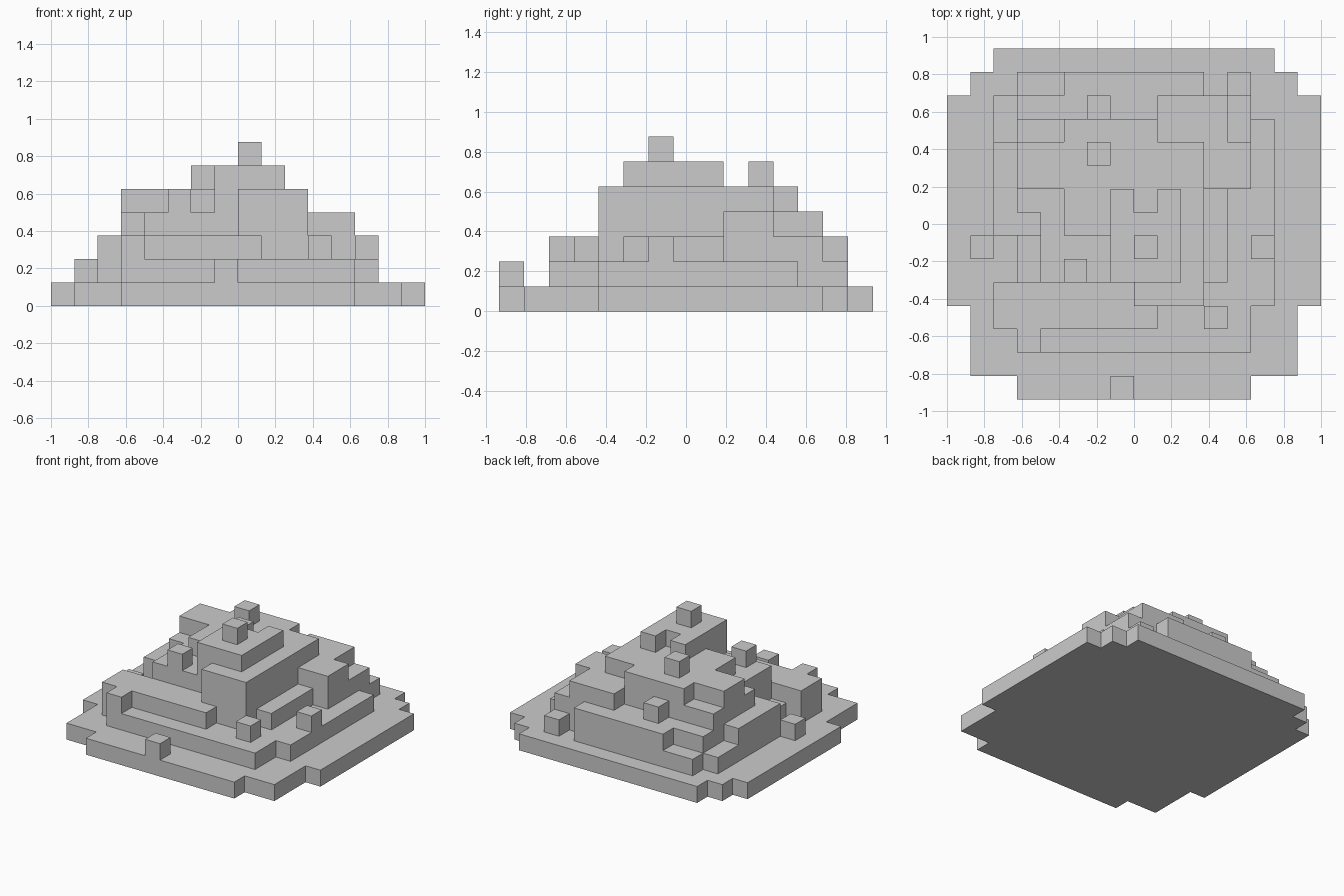
import bpy
import bmesh

if "Cube" in bpy.data.objects:
    bpy.data.objects.remove(bpy.data.objects["Cube"])

CELL = 0.125

# Plan of the stepped mound: one digit per column = height in cells, front row first
PLAN = [
    "...1111211111...",
    ".11111111111111.",
    ".11322222222211.",
    ".13333333223211.",
    "1133333355522211",
    "1112454666532211",
    "1212444676532311",
    "1133455666532211",
    "1134455656532211",
    "1135555555544211",
    "1135556555544211",
    "1124455554443211",
    "1123334334443111",
    ".11223333331211.",
    "..111111111111..",
]
NX, NY = len(PLAN[0]), len(PLAN)


def height(i, j):
    if 0 <= i < NX and 0 <= j < NY and PLAN[j][i] != ".":
        return int(PLAN[j][i])
    return 0


def quad(bm, corners):
    bm.faces.new([bm.verts.new(((x - NX / 2) * CELL, (y - NY / 2) * CELL, z * CELL))
                  for x, y, z in corners])


bm = bmesh.new()
for j in range(NY):
    for i in range(NX):
        h = height(i, j)
        if not h:
            continue
        ring = [(i, j), (i + 1, j), (i + 1, j + 1), (i, j + 1)]
        # tread on top and flat underside
        quad(bm, [(x, y, h) for x, y in ring])
        quad(bm, [(x, y, 0) for x, y in reversed(ring)])
        # risers down to each lower neighbour
        for k, (di, dj) in enumerate([(0, -1), (1, 0), (0, 1), (-1, 0)]):
            a, b = ring[k], ring[(k + 1) % 4]
            for z in range(height(i + di, j + dj), h):
                quad(bm, [(*a, z), (*b, z), (*b, z + 1), (*a, z + 1)])
bmesh.ops.remove_doubles(bm, verts=bm.verts, dist=1e-4)

mesh = bpy.data.meshes.new("stepped_mound")
bm.to_mesh(mesh)
bm.free()
bpy.context.collection.objects.link(bpy.data.objects.new("stepped_mound", mesh))
